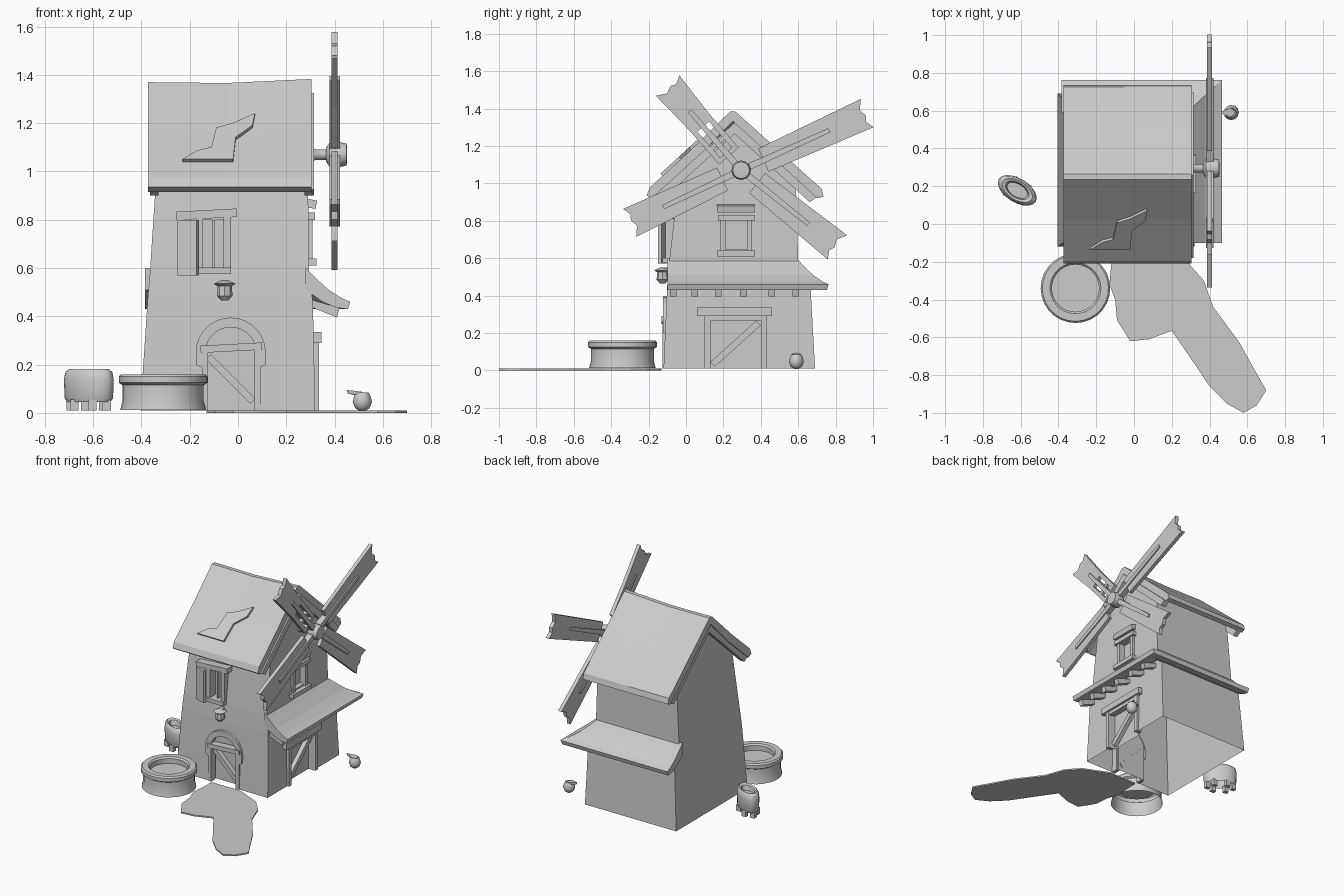
import bpy, bmesh
from math import sin, cos, pi, radians
from mathutils import Vector, Matrix

if "Cube" in bpy.data.objects:
    bpy.data.objects.remove(bpy.data.objects["Cube"])


def finish(name, bm, smooth=False):
    bmesh.ops.recalc_face_normals(bm, faces=bm.faces)
    me = bpy.data.meshes.new(name)
    bm.to_mesh(me)
    bm.free()
    ob = bpy.data.objects.new(name, me)
    bpy.context.collection.objects.link(ob)
    if smooth:
        bpy.ops.object.select_all(action='DESELECT')
        ob.select_set(True)
        bpy.context.view_layer.objects.active = ob
        bpy.ops.object.shade_smooth_by_angle(angle=radians(40))
    return ob


def loft(name, rings, smooth=False, caps=(True, True), closed=True):
    bm = bmesh.new()
    rs = [[bm.verts.new(p) for p in r] for r in rings]
    n = len(rs[0])
    for a, b in zip(rs, rs[1:]):
        for i in range(n if closed else n - 1):
            j = (i + 1) % n
            bm.faces.new((a[i], a[j], b[j], b[i]))
    if caps[0]:
        bm.faces.new(rs[0])
    if caps[1]:
        bm.faces.new(rs[-1])
    return finish(name, bm, smooth)


def prism(name, pts, vec):
    v = Vector(vec)
    return loft(name, [pts, [tuple(Vector(p) + v) for p in pts]])


def box(name, x, y, z, rot=None):
    c = Vector(((x[0] + x[1]) / 2, (y[0] + y[1]) / 2, (z[0] + z[1]) / 2))
    s = Matrix.Diagonal((x[1] - x[0], y[1] - y[0], z[1] - z[0], 1))
    r = Matrix.Rotation(radians(rot[0]), 4, rot[1]) if rot else Matrix()
    bm = bmesh.new()
    bmesh.ops.create_cube(bm, size=1, matrix=Matrix.Translation(c) @ r @ s)
    return finish(name, bm)


def lathe(name, profile, mat, n=24, caps=(False, True)):
    rings = [[tuple(mat @ Vector((r * cos(2 * pi * i / n), r * sin(2 * pi * i / n), z)))
              for i in range(n)] for r, z in profile]
    return loft(name, rings, True, caps)


def at(x, y, z):
    return Matrix.Translation((x, y, z))


def arch(cx, r, z0, zc, y, n=14):
    return ([(cx - r, y, z0)] + [(cx - r * cos(pi * i / n), y, zc + r * sin(pi * i / n))
            for i in range(n + 1)] + [(cx + r, y, z0)])


# tower walls: tapered levels, then the gable ridge
levels = [(-.405, .32, -.12, .69, .01), (-.375, .31, -.10, .665, .46),
          (-.365, .295, -.09, .60, .58), (-.342, .29, -.05, .59, .93),
          (-.338, .288, -.04, .58, 1.02)]
rings = [[(a, c, z), (b, c, z), (b, d, z), (a, d, z)] for a, b, c, d, z in levels]
rings.append([(-.332, .25, 1.32), (.285, .25, 1.32), (.285, .26, 1.32), (-.332, .26, 1.32)])
tower = loft("tower_walls", rings)

# recesses for doors and windows, cut before the underside is opened
cutters = [prism("front_door_cutter", arch(-.03, .115, -.1, .25, -.3), (0, .235, 0)),
           box("front_window_cutter", (-.15, -.05), (-.3, -.04), (.60, .80)),
           box("side_door_cutter", (.28, .5), (.13, .40), (-.1, .27)),
           box("side_window_cutter", (.26, .5), (.21, .33), (.65, .80))]
for c in cutters:
    c.hide_render = True
    c.hide_viewport = False
    m = tower.modifiers.new(c.name, 'BOOLEAN')
    m.operation, m.object = 'DIFFERENCE', c
dg = bpy.context.evaluated_depsgraph_get()
me = bpy.data.meshes.new_from_object(tower.evaluated_get(dg))
tower.modifiers.clear()
tower.data = me
bm = bmesh.new()
bm.from_mesh(me)
low = [f for f in bm.faces if f.normal.z < -.9 and f.calc_center_median().z < .02]
bmesh.ops.delete(bm, geom=low, context='FACES')
bm.to_mesh(me)
bm.free()
for c in cutters:
    bpy.data.objects.remove(c)

# main roof, bent slab with a slightly rising ridge
roof = [(-.21, .935), (-.195, .975), (.02, 1.165), (.235, 1.37), (.265, 1.37), (.50, 1.165),
        (.725, .97), (.735, .93), (.705, .92), (.48, 1.115), (.25, 1.32), (.04, 1.11), (-.18, .915)]
loft("roof", [[(x, y, z + k * (z - .93)) for y, z in roof]
              for x, k in ((-.372, 0), (-.05, -.008), (.305, .03))])

# worn raised patch of shingles on the front slope
patch = [(-.23, 1.04), (-.02, 1.04), (-.01, 1.13), (.06, 1.18), (.07, 1.23), (-.02, 1.19),
         (-.09, 1.17), (-.11, 1.09), (-.17, 1.075)]
prism("roof_patch", [(x, -.195 + (z - .975) * 1.09, z) for x, z in patch], (0, -.012, .012))

# barge boards under the gable ends
for side, x in (("left", (-.365, -.33)), ("right", (.275, .315))):
    for part, s in (("front", 1), ("back", -1)):
        pts = [(x[0], .26 - s * d, z) for d, z in
               ((.0, 1.325), (.44, .925), (.40, .90), (.0, 1.265))]
        prism(f"{side}_{part}_barge_board", pts, (x[1] - x[0], 0, 0))

# flared skirt roof around the right side and the back
prof = [(-.01, .60), (.03, .56), (.085, .51), (.14, .475), (.175, .46), (.165, .43),
        (.12, .435), (.06, .46), (-.01, .51)]
loft("skirt_roof", [[(-.385, .60 + d * .93, z) for d, z in prof],
                    [(.29 + d, .60 + d * .93, z) for d, z in prof],
                    [(.29 + d, -.10, z) for d, z in prof]])
for i, y in enumerate((-.085, .03, .155, .29, .44, .57)):
    prism(f"skirt_bracket_{i}", [(.30, y, .47), (.42, y, .435), (.41, y, .395), (.30, y, .44)],
          (0, .035, 0))

# front door with arch surround
inner, outer = arch(-.03, .105, .18, .25, -.085), arch(-.03, .145, .20, .25, -.085)
loft("front_door_arch", [inner, outer, [(x, -.122, z) for x, y, z in outer],
                         [(x, -.122, z) for x, y, z in inner], inner],
     caps=(False, False), closed=False)
box("front_door_lintel", (-.155, .10), (-.13, -.075), (.255, .285), (-3, 'Y'))
box("front_door_post_left", (-.15, -.125), (-.125, -.075), (.01, .26))
box("front_door_post_right", (.068, .095), (-.125, -.075), (.01, .26))
box("front_door_brace", (-.16, .10), (-.10, -.06), (.125, .155), (45, 'Y'))

# lamp above the front door
box("lamp_bracket", (-.07, -.04), (-.12, -.07), (.52, .55))
lathe("lamp", [(.015, -.04), (.032, -.02), (.03, .02), (.045, .03), (.012, .045)],
      at(-.055, -.125, .505), 8, (True, True))

# front window
box("front_window_lintel", (-.255, -.005), (-.115, -.04), (.805, .84), (-3, 'Y'))
box("front_window_sill", (-.17, -.03), (-.125, -.05), (.575, .602))
box("front_window_jamb_left", (-.172, -.145), (-.11, -.05), (.59, .81))
box("front_window_jamb_right", (-.06, -.03), (-.11, -.05), (.59, .81))
box("front_window_mullion", (-.105, -.095), (-.09, -.045), (.60, .80))
box("front_window_shutter", (-.25, -.165), (-.135, -.115), (.57, .80), (-20, 'Z'))

# side window
box("side_window_sill", (.28, .325), (.165, .37), (.61, .64))
box("side_window_lintel", (.28, .32), (.17, .37), (.80, .83))
box("side_window_hood", (.27, .325), (.165, .365), (.85, .885), (12, 'Y'))
for s, y in (("near", .185), ("far", .325)):
    box(f"side_window_jamb_{s}", (.28, .308), (y, y + .028), (.63, .81))

# side door
box("side_door_lintel", (.30, .345), (.06, .46), (.29, .335))
box("side_door_header", (.30, .33), (.10, .43), (.265, .292))
for s, y in (("near", .10), ("far", .40)):
    box(f"side_door_post_{s}", (.295, .335), (y, y + .03), (.01, .29))
box("side_door_brace", (.275, .31), (.10, .43), (.125, .16), (42, 'X'))

# windmill axle, hub and sails
cy, cz = .295, 1.07
turn = Matrix.Translation((0, cy, cz)) @ Matrix.Rotation(pi / 2, 4, 'Y')
lathe("axle", [(.03, .27), (.03, .31), (.022, .32), (.022, .39)], turn, 12, (True, True))
lathe("hub", [(.03, .365), (.05, .38), (.052, .42), (.045, .45), (.025, .452)], turn, 12, (True, True))


def sail_part(name, ang, outline, x0=.387, t=.026):
    a = radians(ang)
    prism(name, [(x0, cy + r * cos(a) - w * sin(a), cz + r * sin(a) + w * cos(a))
                 for r, w in outline], (t, 0, 0))


for i, (ang, L, root) in enumerate(((24.4, .74, .13), (131, .60, .31), (205.3, .66, .11), (-38.7, .66, .11))):
    sail_part(f"sail_{i}", ang, [(root, -.068), (root, .068), (L, .083), (L - .03, .03),
                                 (L - .012, -.01), (L - .025, -.04), (L, -.083)])
    sail_part(f"sail_spar_{i}", ang, [(0, -.018), (0, .018), (L * .7, .012), (L * .7, -.012)], .38, .042)
for i, w in enumerate((-.055, .055)):
    sail_part(f"broken_sail_slat_{i}", 131, [(.10, w - .014), (.10, w + .014), (.32, w + .014), (.32, w - .014)])
for i, r in enumerate((.10, .18)):
    sail_part(f"broken_sail_batten_{i}", 131, [(r, -.065), (r, .065), (r + .025, .065), (r + .025, -.065)])

# round stone trough in front
lathe("trough", [(.178, .012), (.168, .05), (.168, .115), (.184, .125), (.184, .15), (.175, .16),
                 (.135, .16), (.125, .15), (.125, .115)], at(-.31, -.34, 0), 28)

# oval basket on the left, with short feet
oval = at(-.618, .178, 0) @ Matrix.Rotation(radians(-32), 4, 'Z') @ Matrix.Diagonal((1, .55, 1, 1))
lathe("basket", [(.10, .045), (.112, .06), (.115, .14), (.108, .17), (.09, .182), (.07, .175),
                 (.06, .14)], oval, 20)
for i in range(6):
    p = oval @ Vector((.088 * cos(i * pi / 3), .088 * sin(i * pi / 3), 0))
    box(f"basket_foot_{i}", (p.x - .017, p.x + .017), (p.y - .014, p.y + .014), (.01, .055))

# small jug on the right with a pointed lip
lathe("jug", [(.012, .008), (.03, .02), (.04, .045), (.034, .07), (.025, .085), (.018, .075)],
      at(.515, .59, 0), 12, (True, True))
prism("jug_lip", [(.45, .59, .095), (.51, .565, .088), (.545, .59, .075), (.51, .615, .088)],
      (.005, 0, -.015))

# worn path leading from the front door
path = [(-.12, -.13), (.11, -.13), (.29, -.21), (.37, -.30), (.42, -.44), (.56, -.63), (.62, -.74),
        (.70, -.88), (.65, -.96), (.58, -1.0), (.49, -.95), (.40, -.86), (.32, -.74), (.20, -.565),
        (.08, -.61), (-.02, -.62), (-.09, -.51), (-.10, -.40), (-.13, -.32), (-.12, -.21)]
prism("path", [(x, y, 0) for x, y in path], (0, 0, .01))
